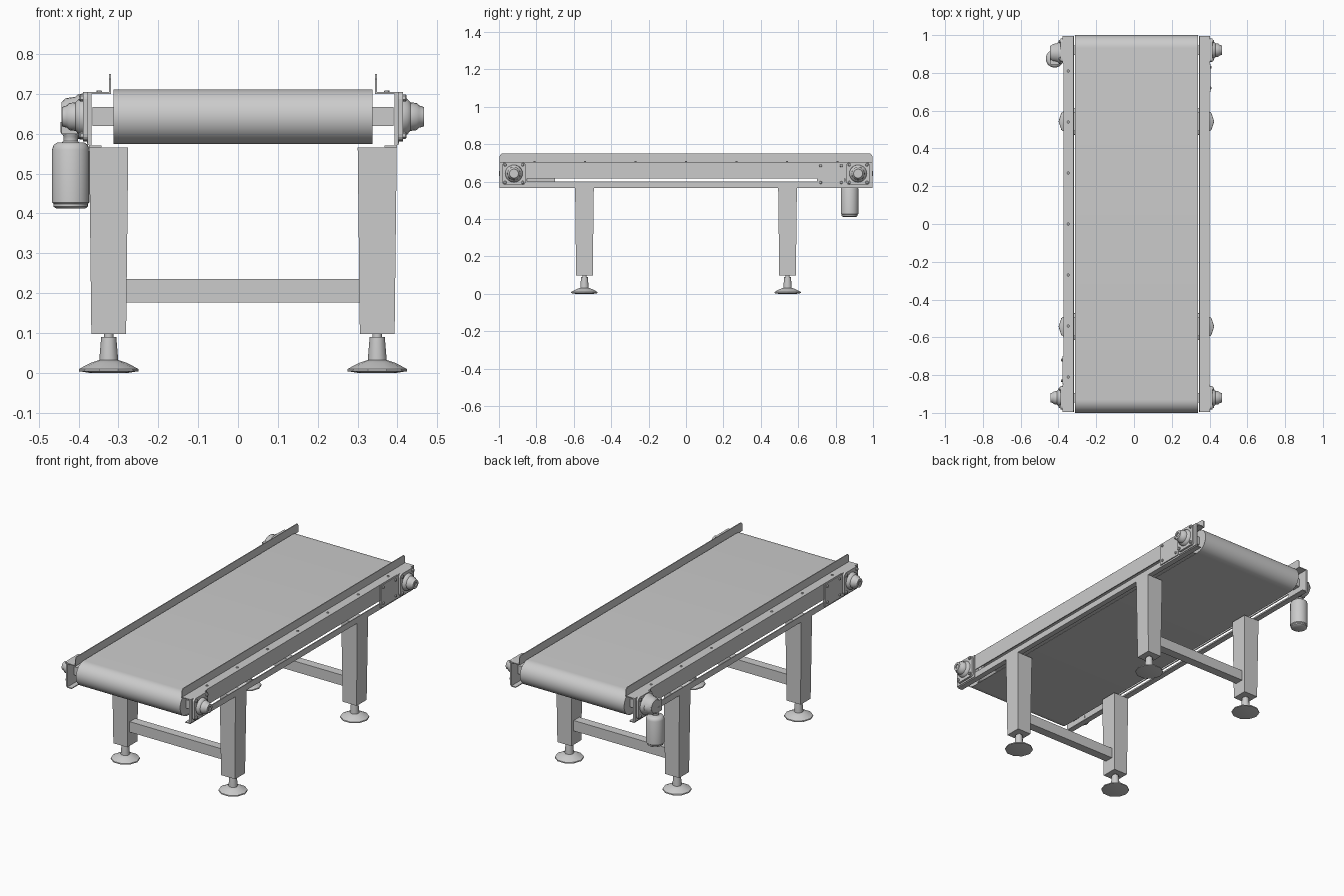
import bpy, bmesh, math
from mathutils import Matrix, Vector

if "Cube" in bpy.data.objects:
    bpy.data.objects.remove(bpy.data.objects["Cube"])

CX = 0.0125      # centre line of the frame
ZC = 0.643       # roller axis height
YB = 0.92        # bearing distance from the middle


def finish(name, bm, twin=False, smooth=None):
    """Make an object; twin adds a copy turned half round the frame centre."""
    bmesh.ops.recalc_face_normals(bm, faces=bm.faces)
    me = bpy.data.meshes.new(name)
    bm.to_mesh(me)
    bm.free()
    if smooth:
        me.shade_smooth()
        me.set_sharp_from_angle(angle=math.radians(smooth))
    for tag, rot in ((("right", 0), ("left", math.pi)) if twin else (("", 0),)):
        ob = bpy.data.objects.new(f"{name}_{tag}" if tag else name, me)
        bpy.context.collection.objects.link(ob)
        ob.location.x = CX
        ob.rotation_euler.z = rot


def add_box(bm, lo, hi, taper=1.0):
    lo, hi = Vector(lo), Vector(hi)
    c, s = (lo + hi) / 2, hi - lo
    for v in bmesh.ops.create_cube(bm, size=1)["verts"]:
        k = taper if v.co.z < 0 else 1.0
        v.co = c + Vector((v.co.x * s.x * k, v.co.y * s.y * k, v.co.z * s.z))


def box(name, lo, hi, taper=1.0, twin=False):
    bm = bmesh.new()
    add_box(bm, lo, hi, taper)
    finish(name, bm, twin)


def add_prism(bm, pts, axis, a, b):
    """Extrude a profile along x (points are y,z) or y (points are x,z)."""
    put = (lambda p, t: (t, p[0], p[1])) if axis == "x" else (lambda p, t: (p[0], t, p[1]))
    f = bm.faces.new([bm.verts.new(put(p, a)) for p in pts])
    ext = bmesh.ops.extrude_face_region(bm, geom=[f])["geom"]
    d = Vector(put((0, 0), b - a))
    bmesh.ops.translate(bm, vec=d, verts=[e for e in ext if isinstance(e, bmesh.types.BMVert)])
    bm.faces.new([v for v in reversed(f.verts)]) if not f.is_valid else None


def prism(name, pts, axis, a, b, twin=False):
    bm = bmesh.new()
    add_prism(bm, pts, axis, a, b)
    finish(name, bm, twin)


def add_lathe(bm, prof, centre, axis="z", n=24):
    """Stack of rings (radius, height) along z or x, closed at both ends."""
    m = Matrix.Translation(centre)
    if axis == "x":
        m = m @ Matrix.Rotation(math.pi / 2, 4, "Y")
    rings = [[bm.verts.new(m @ Vector((r * math.cos(2 * math.pi * i / n),
                                       r * math.sin(2 * math.pi * i / n), h)))
              for i in range(n)] for r, h in prof]
    for p, q in zip(rings, rings[1:]):
        for i in range(n):
            j = (i + 1) % n
            bm.faces.new((p[i], p[j], q[j], q[i]))
    bm.faces.new(rings[0])
    bm.faces.new(rings[-1])


def lathe(name, prof, centre, axis="z", n=24, twin=False, smooth=40):
    bm = bmesh.new()
    add_lathe(bm, prof, centre, axis, n)
    finish(name, bm, twin, smooth)


def rounded(cy, cz, h, r, steps=4):
    """Rounded square outline in y,z."""
    return [(cy + sy * (h - r) + r * math.cos(a), cz + sz * (h - r) + r * math.sin(a))
            for q, (sy, sz) in enumerate(((1, 1), (-1, 1), (-1, -1), (1, -1)))
            for a in [math.pi / 2 * (q + i / steps) for i in range(steps + 1)]]


# belt: thin closed loop over two end rollers
bm = bmesh.new()
R, T, W, N = 0.0685, 0.004, 0.3255, 20
path = [(s * 0.9315, math.pi * i / N - math.pi / 2 + (0 if s > 0 else math.pi))
        for s in (1, -1) for i in range(N + 1)]
loops = [[bm.verts.new((x, y + r * math.cos(a), ZC + r * math.sin(a))) for y, a in path]
         for x, r in ((-W, R), (W, R), (W, R - T), (-W, R - T))]
for k in range(4):
    p, q = loops[k], loops[(k + 1) % 4]
    for i in range(len(path)):
        j = (i + 1) % len(path)
        bm.faces.new((p[i], p[j], q[j], q[i]))
finish("belt", bm, smooth=40)

for tag, s in (("front", -1), ("back", 1)):
    lathe(f"{tag}_roller", [(R - T, -W + 0.003), (R - T, W - 0.003)],
          (0, s * 0.9315, ZC), "x", 32)
    # square shaft ends joining roller and frame
    box(f"{tag}_shaft", (-0.378, s * YB - 0.024, 0.62), (0.378, s * YB + 0.024, 0.667))

# side frame: top angle, guide strip and lower angle
prism("side_rail", [(0.331, 0.705), (0.386, 0.705), (0.386, 0.616), (0.381, 0.616),
                    (0.381, 0.700), (0.331, 0.700)], "y", -0.996, 0.996, True)
prism("guide_strip", [(-0.996, 0.700), (0.996, 0.700), (0.996, 0.738), (0.985, 0.750),
                      (-0.985, 0.750), (-0.996, 0.738)], "x", 0.331, 0.336, True)
prism("lower_rail", [(0.386, 0.600), (0.386, 0.566), (0.355, 0.566), (0.355, 0.571),
                     (0.381, 0.571), (0.381, 0.600)], "y", -0.996, 0.996, True)

# row of small bolts along the top of the rail
bm = bmesh.new()
for i in range(-3, 4):
    add_lathe(bm, [(0.007, 0.704), (0.006, 0.709)], (0.361, i * 0.27, 0), "z", 8)
finish("rail_bolts", bm, True)

# end plates with flanged bearings, both ends of each side
for tag, s in (("front", -1), ("back", 1)):
    y = s * YB
    box(f"{tag}_end_plate", (0.380, min(s * 0.85, s * 0.996), 0.572),
        (0.390, max(s * 0.85, s * 0.996), 0.705), twin=True)
    prism(f"{tag}_bearing_flange", rounded(y, ZC, 0.062, 0.018), "x", 0.390, 0.402, True)
    lathe(f"{tag}_bearing_hub", [(0.047, 0.400), (0.045, 0.412), (0.036, 0.420), (0.034, 0.436),
                                 (0.028, 0.442), (0.024, 0.4545), (0.012, 0.4545), (0.012, 0.448)],
          (0, y, ZC), "x", 20, True)
    bm = bmesh.new()
    for a in (-1, 1):
        for b in (-1, 1):
            add_lathe(bm, [(0.009, 0.400), (0.009, 0.408), (0.006, 0.411)],
                      (0, y + a * 0.047, ZC + b * 0.047), "x", 6)
    finish(f"{tag}_bearing_bolts", bm, True)

# joining plate beside the back bearing, diagonally repeated
box("splice_plate", (0.380, 0.70, 0.575), (0.392, 0.848, 0.702), twin=True)
bm = bmesh.new()
for y in (0.72, 0.83):
    for z in (0.595, 0.685):
        add_lathe(bm, [(0.008, 0.391), (0.006, 0.398)], (0, y, z), "x", 8)
finish("splice_bolts", bm, True)

# legs, levelling feet and cross bars
for tag, s in (("front", -1), ("back", 1)):
    y = s * 0.543
    box(f"{tag}_leg", (0.288, y - 0.05, 0.097), (0.386, y + 0.05, 0.566), 0.89, True)
    lathe(f"{tag}_foot_stem", [(0.0235, 0.028), (0.0235, 0.036), (0.019, 0.09), (0.012, 0.09),
                               (0.012, 0.10)], (0.337, y, 0), "z", 10, True)
    lathe(f"{tag}_foot_pad", [(0.05, 0.0), (0.075, 0.004), (0.074, 0.010), (0.045, 0.025),
                              (0.024, 0.032)], (0.337, y, 0), "z", 10, True, 25)
    box(f"{tag}_cross_bar", (-0.294, y - 0.025, 0.176), (0.294, y + 0.025, 0.235))

# drive on the left back corner: gearbox, neck and hanging motor
lathe("gearbox", [(0.058, -0.402), (0.056, -0.414), (0.050, -0.420), (0.046, -0.445),
                  (0.036, -0.456)], (0, 0.905, ZC), "x", 24)
lathe("motor_neck", [(0.028, 0.572), (0.018, 0.582), (0.018, 0.594), (0.026, 0.604),
                     (0.026, 0.630)], (-0.4325, 0.875, 0), "z", 20)
lathe("motor", [(0.036, 0.412), (0.043, 0.417), (0.043, 0.424), (0.047, 0.428), (0.047, 0.560),
                (0.043, 0.572), (0.034, 0.578)], (-0.4325, 0.875, 0), "z", 28)
box("motor_terminal_box", (-0.455, 0.845, 0.600), (-0.41, 0.900, 0.665))
